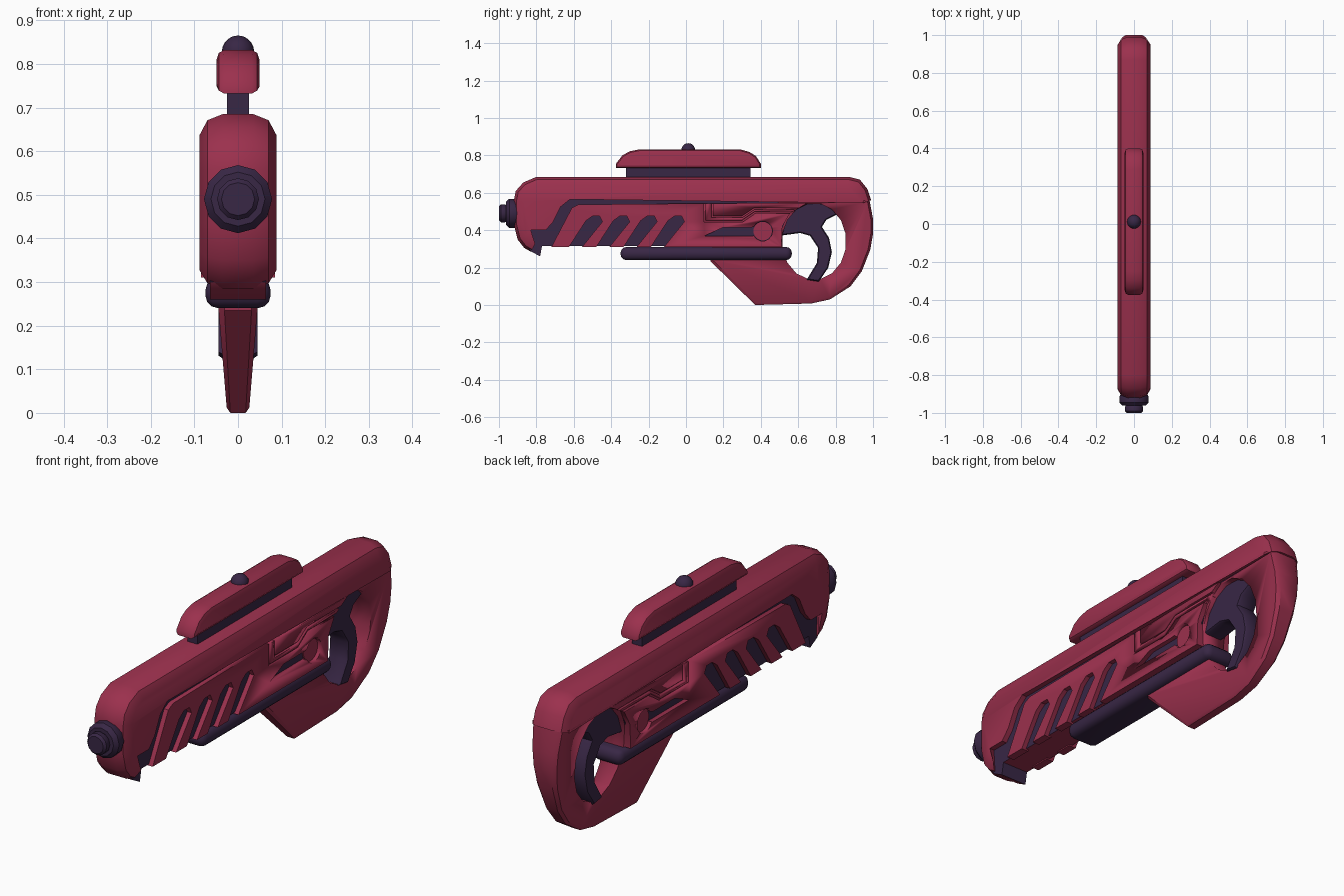
import bpy, bmesh, math
from mathutils import Vector

if "Cube" in bpy.data.objects:
    bpy.data.objects.remove(bpy.data.objects["Cube"])


def material(name, rgb):
    m = bpy.data.materials.new(name)
    m.diffuse_color = (*rgb, 1)
    m.use_nodes = True
    m.node_tree.nodes["Principled BSDF"].inputs["Base Color"].default_value = m.diffuse_color
    return m


RED = material("crimson", (0.33, 0.03, 0.075))
DARK = material("dark_purple", (0.04, 0.02, 0.06))


def finish(bm, name, mat, angle=35):
    bmesh.ops.recalc_face_normals(bm, faces=bm.faces)
    me = bpy.data.meshes.new(name)
    bm.to_mesh(me)
    bm.free()
    ob = bpy.data.objects.new(name, me)
    bpy.context.collection.objects.link(ob)
    me.materials.append(mat)
    bpy.ops.object.select_all(action='DESELECT')
    bpy.context.view_layer.objects.active = ob
    ob.select_set(True)
    bpy.ops.object.shade_smooth_by_angle(angle=math.radians(angle))
    return ob


def inset(pts, d, n_outer):
    """Move the first n_outer points of a (y, z) outline inwards by d."""
    area = sum(pts[i - 1][0] * p[1] - p[0] * pts[i - 1][1] for i, p in enumerate(pts))
    s = 1 if area > 0 else -1
    closed = n_outer == len(pts)
    out = []
    for i, p in enumerate(pts):
        p = Vector(p)
        if i < n_outer and d:
            a = Vector(pts[i - 1]) if closed or i > 0 else p
            b = Vector(pts[(i + 1) % len(pts)]) if closed or i < n_outer - 1 else p
            norms = [Vector((-t.y, t.x)).normalized() * s for t in (p - a, b - p) if t.length > 0]
            m = sum(norms, Vector((0, 0))).normalized()
            p = p + m * d / max(m.dot(norms[0]), 0.5)
        out.append(p)
    return out


def loft(name, pts, rings, mat, n_outer=None, width=None):
    """Side outline in (y, z) swept across x; rings are (x, inset)."""
    bm = bmesh.new()
    loops = []
    for x, d in rings:
        loops.append([bm.verts.new((x * (width(p.y) if width else 1), p.x, p.y))
                      for p in inset(pts, d, n_outer or len(pts))])
    n = len(pts)
    for a, b in zip(loops, loops[1:]):
        for i in range(n):
            j = (i + 1) % n
            bm.faces.new((a[i], a[j], b[j], b[i]))
    bm.faces.new(loops[0])
    bm.faces.new(loops[-1])
    return finish(bm, name, mat)


def both(half):
    return half + [(-x, d) for x, d in reversed(half)]


def cut(ob, cutter):
    mod = ob.modifiers.new("cut", 'BOOLEAN')
    mod.object, mod.operation, mod.solver = cutter, 'DIFFERENCE', 'EXACT'
    bpy.context.view_layer.objects.active = ob
    bpy.ops.object.modifier_apply(modifier=mod.name)
    bpy.data.objects.remove(cutter)


def ellipse(cy, cz, ry, rz, n):
    return [(cy + ry * math.cos(2 * math.pi * (i + .5) / n),
             cz + rz * math.sin(2 * math.pi * (i + .5) / n)) for i in range(n)]


def ribbon(path, w):
    """Outline of a line of width w along an open path."""
    left, right = [], []
    for i, p in enumerate(path):
        p = Vector(p)
        dirs = [(Vector(path[k + 1]) - Vector(path[k])).normalized()
                for k in (i - 1, i) if 0 <= k < len(path) - 1]
        t = sum(dirs, Vector((0, 0))).normalized()
        nrm = Vector((-t.y, t.x)) * (w / 2 / t.dot(dirs[0]))
        left.append(tuple(p + nrm))
        right.append(tuple(p - nrm))
    return left + right[::-1]


# Rounded upper shell and nose
outer = [(-.83, .285), (-.865, .305), (-.9, .35), (-.92, .43), (-.92, .56), (-.91, .61),
         (-.87, .655), (-.80, .685), (.87, .685), (.93, .67), (.97, .62), (.99, .56)]
lower = [(.95, .558), (-.62, .565), (-.67, .525), (-.71, .445), (-.75, .40), (-.83, .40)]
loft("upper_shell", outer + lower, both([(.088, .048), (.07, .014), (.035, 0)]), RED, len(outer))

# Dark inner core, with a red underside
core = loft("inner_core",
            [(-.84, .30), (-.83, .287), (-.78, .26), (-.77, .315), (.51, .315), (.51, .40),
             (.55, .49), (.64, .545), (.95, .555), (.95, .60), (-.84, .60)],
            both([(.064, 0)]), DARK)
core.data.materials.append(RED)
for f in core.data.polygons:
    if f.normal.z < -.5 and f.center.y < .3:
        f.material_index = 1

# Side panels: slanted slots, keyhole recess and engraved lines
comb = [(-.72, .31)]
for i in range(4):
    o = .146 * i
    comb += [(y + o, z) for y, z in [(-.626, .31), (-.535, .45), (-.50, .475),
                                     (-.462, .475), (-.447, .445), (-.556, .31)]]
comb += [(.51, .31), (.515, .42), (.555, .49), (.65, .546), (.1, .543), (-.575, .537), (-.61, .52)]
for side, s in (("right", 1), ("left", -1)):
    panel = loft(side + "_panel", comb, [(s * .05, 0), (s * .085, 0)], RED)
    key = [(.10, .37), (.36, .37)]
    key += [(.41 + .053 * math.cos(a), .395 + .053 * math.sin(a))
            for a in [math.radians(205 + 310 * k / 12) for k in range(13)]]
    key += [(.35, .415), (.20, .415)]
    cut(panel, loft("keyhole_cutter", key, [(s * .04, 0), (s * .1, 0)], RED))
    for path in ([(.10, .57), (.10, .447), (.30, .447), (.37, .495), (.60, .495)],
                 [(.14, .57), (.14, .472), (.30, .472), (.365, .515), (.64, .515)]):
        cut(panel, loft("line_cutter", ribbon(path, .009), [(s * .075, 0), (s * .1, 0)], RED))
    loft(side + "_keyhole_disc", ellipse(.41, .395, .05, .05, 16),
         [(s * .06, 0), (s * .07, 0)], RED)

# Tapered stock ring with its hand hole
ring = [(.13, .235), (.13, .36), (.5, .56), (.98, .566), (1, .46), (1, .38), (.985, .295),
        (.94, .18), (.88, .10), (.77, .03), (.67, .008), (.37, 0)]
stock = loft("stock_ring", ring, both([(1, .012), (.7, 0)]), RED,
             width=lambda z: .025 + .083 * z)
cut(stock, loft("hole_cutter", ellipse(.685, .34, .172, .205, 16), [(-.2, 0), (.2, 0)], RED))

# Dark curved hand grip inside the ring
loft("hand_grip",
     [(.50, .41), (.545, .50), (.64, .55), (.786, .54), (.82, .49), (.75, .455), (.727, .417),
      (.765, .358), (.78, .283), (.76, .198), (.71, .125), (.645, .135), (.70, .225),
      (.706, .305), (.663, .37), (.61, .385), (.50, .37)],
     both([(.045, .006), (.036, 0)]), DARK)

# Rounded bar under the body
bm = bmesh.new()
bmesh.ops.create_cube(bm, size=1)
for v in bm.verts:
    v.co = (v.co.x * .15, .108 + v.co.y * .915, .275 + v.co.z * .07)
bmesh.ops.bevel(bm, geom=bm.edges[:], offset=.03, segments=3, profile=.5, affect='EDGES')
finish(bm, "under_bar", DARK, 40)

# Top sight: mount, housing and bead
loft("sight_mount", [(-.32, .67), (.345, .67), (.345, .745), (-.32, .745)], both([(.025, 0)]), DARK)
loft("sight_housing",
     [(-.375, .732), (-.375, .755), (-.34, .80), (-.30, .822), (-.25, .832), (.29, .832),
      (.34, .818), (.375, .795), (.40, .755), (.40, .732)],
     both([(.049, .022), (.044, .007), (.032, 0)]), RED)
bm = bmesh.new()
bmesh.ops.create_uvsphere(bm, u_segments=16, v_segments=10, radius=.037)
bmesh.ops.translate(bm, verts=bm.verts, vec=(0, .012, .828))
finish(bm, "sight_bead", DARK)

# Turned muzzle
bm = bmesh.new()
profile = [(-.89, 0), (-.89, .066), (-.915, .078), (-.945, .078), (-.962, .062), (-.962, .044),
           (-.968, .048), (-.99, .048), (-1, .038), (-1, 0)]
vs = [bm.verts.new((r, y, .49)) for y, r in profile]
es = [bm.edges.new(p) for p in zip(vs, vs[1:])]
bmesh.ops.spin(bm, geom=vs + es, cent=(0, 0, .49), axis=(0, 1, 0), angle=2 * math.pi, steps=12)
bmesh.ops.remove_doubles(bm, verts=bm.verts, dist=.0005)
finish(bm, "muzzle", DARK)
